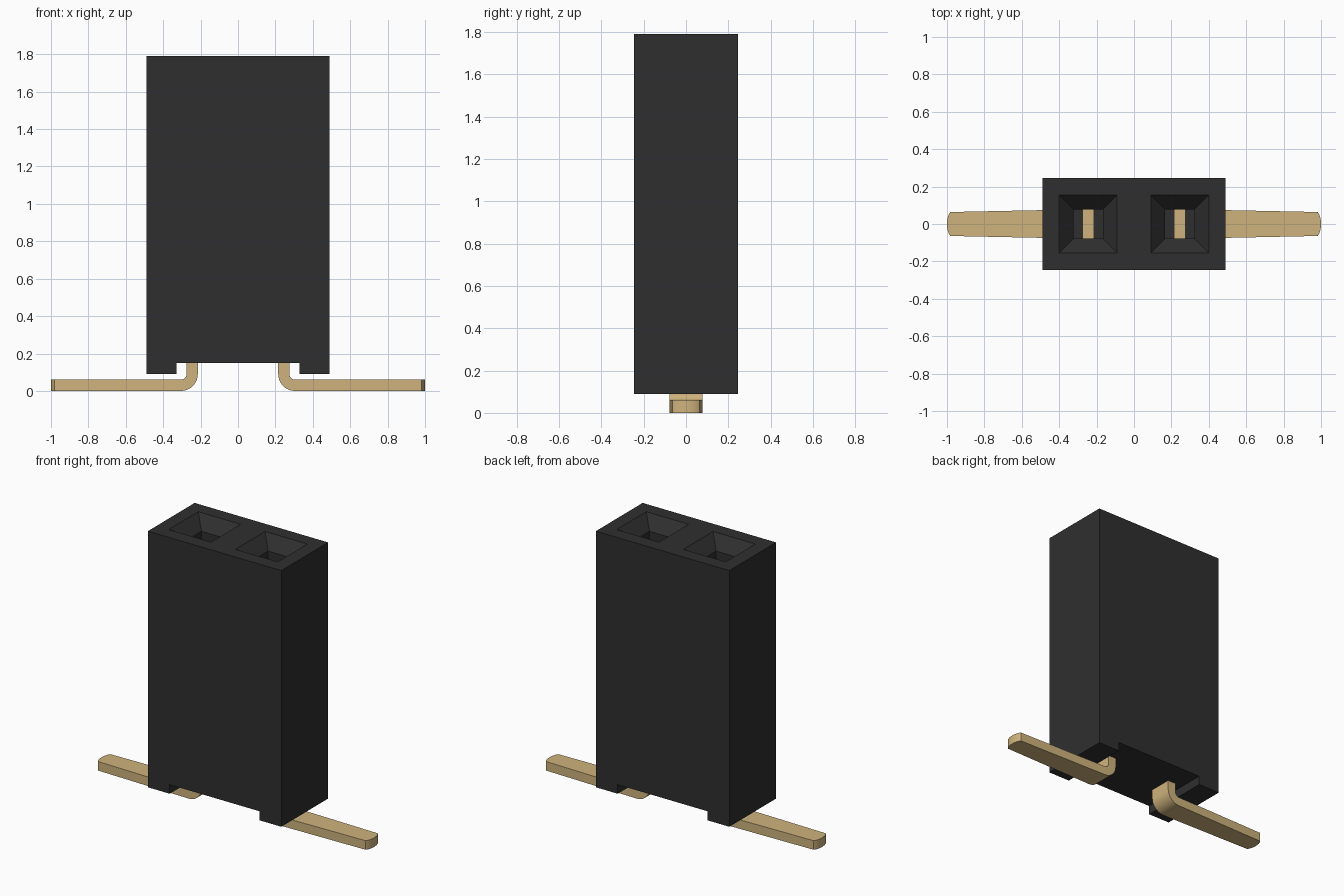
import bpy, bmesh
from math import cos, sin, pi

cube = bpy.data.objects.get("Cube")
if cube:
    bpy.data.objects.remove(cube, do_unlink=True)


def material(name, rgb):
    mat = bpy.data.materials.new(name)
    mat.use_nodes = True
    mat.diffuse_color = (*rgb, 1)
    mat.node_tree.nodes["Principled BSDF"].inputs["Base Color"].default_value = (*rgb, 1)
    return mat


black = material("black plastic", (0.028, 0.028, 0.028))
gold = material("gold metal", (0.62, 0.45, 0.205))


def loft(name, rings, mat):
    """Skin a row of equal rings of points and cap both ends."""
    bm = bmesh.new()
    rows = [[bm.verts.new(p) for p in ring] for ring in rings]
    for a, b in zip(rows, rows[1:]):
        for i in range(len(a)):
            j = (i + 1) % len(a)
            bm.faces.new((a[i], a[j], b[j], b[i]))
    bm.faces.new(rows[0])
    bm.faces.new(rows[-1])
    bmesh.ops.recalc_face_normals(bm, faces=bm.faces)
    mesh = bpy.data.meshes.new(name)
    bm.to_mesh(mesh)
    bm.free()
    mesh.materials.append(mat)
    obj = bpy.data.objects.new(name, mesh)
    bpy.context.collection.objects.link(obj)
    return obj


def square(cx, half, z):
    return [(cx + sx * half, sy * half, z)
            for sx, sy in ((-1, -1), (1, -1), (1, 1), (-1, 1))]


# Housing: front profile with a raised underside between two feet
W, D, TOP, FOOT, NOTCH = 0.49, 0.245, 1.79, 0.09, 0.15
PITCH, FLOOR = 0.245, 0.45
profile = [(-W, FOOT), (-0.33, FOOT), (-0.33, NOTCH), (0.33, NOTCH),
           (0.33, FOOT), (W, FOOT), (W, TOP), (-W, TOP)]
housing = loft("housing", [[(x, y, z) for x, z in profile] for y in (-D, D)], black)

# Sockets: funnel mouth leading into a square shaft
for side in (-1, 1):
    cx = side * PITCH
    cutter = loft("socket_cutter", [square(cx, 0.078, FLOOR), square(cx, 0.078, TOP - 0.08),
                                    square(cx, 0.155, TOP), square(cx, 0.155, TOP + 0.1)], black)
    cutter.hide_render = True
    mod = housing.modifiers.new("socket", "BOOLEAN")
    mod.operation, mod.solver, mod.object = "DIFFERENCE", "EXACT", cutter
    bpy.context.view_layer.objects.active = housing
    bpy.ops.object.modifier_apply(modifier=mod.name)
    bpy.data.objects.remove(cutter, do_unlink=True)

# Pins: vertical stem, rounded bend, tapered foot with a rounded tip
T, R, HALF = 0.06, 0.03, 0.078
BX, BZ = PITCH + T / 2 + R, T + R


def pin(name, side):
    stations = [((PITCH - T / 2, FLOOR + 0.01), (PITCH + T / 2, FLOOR + 0.01), HALF)]
    steps = 10
    for i in range(steps + 1):
        a = pi + i / steps * pi / 2
        outer, inner = [(BX + r * cos(a), BZ + r * sin(a)) for r in (R + T, R)]
        stations.append((outer, inner, HALF))
    for x, half in ((0.982, 0.064), (0.991, 0.05), (0.997, 0.032), (1.0, 0.012)):
        stations.append(((x, 0), (x, T), half))
    rings = [[(side * o[0], -h, o[1]), (side * o[0], h, o[1]),
              (side * n[0], h, n[1]), (side * n[0], -h, n[1])] for o, n, h in stations]
    obj = loft(name, rings, gold)
    bpy.ops.object.select_all(action="DESELECT")
    obj.select_set(True)
    bpy.context.view_layer.objects.active = obj
    bpy.ops.object.shade_smooth_by_angle(angle=pi / 7)


pin("left_pin", 1)
pin("right_pin", -1)
